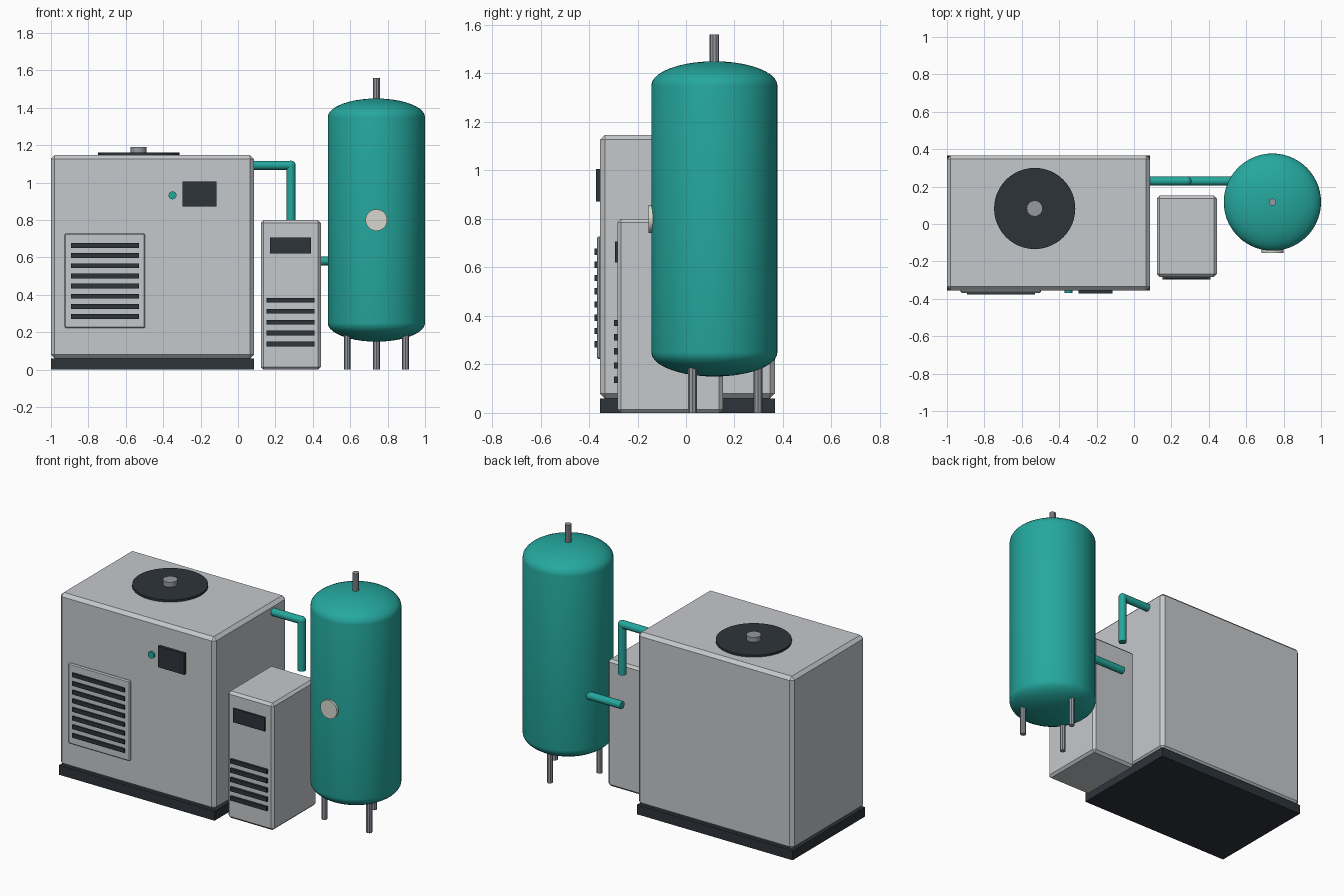
import bpy, bmesh, math
from mathutils import Vector

if "Cube" in bpy.data.objects:
    bpy.data.objects.remove(bpy.data.objects["Cube"])


def material(name, rgb):
    m = bpy.data.materials.new(name)
    m.diffuse_color = (*rgb, 1)
    m.use_nodes = True
    m.node_tree.nodes["Principled BSDF"].inputs["Base Color"].default_value = m.diffuse_color
    return m


GREY = material("light grey paint", (0.56, 0.58, 0.60))
DARK = material("charcoal", (0.026, 0.034, 0.042))
TEAL = material("teal paint", (0.018, 0.39, 0.34))
STEEL = material("steel grey", (0.31, 0.32, 0.36))
WHITE = material("gauge white", (0.68, 0.68, 0.62))


def finish(bm, name, mat, smooth=False):
    me = bpy.data.meshes.new(name)
    bmesh.ops.recalc_face_normals(bm, faces=bm.faces)
    bm.to_mesh(me)
    bm.free()
    me.materials.append(mat)
    ob = bpy.data.objects.new(name, me)
    bpy.context.collection.objects.link(ob)
    if smooth:
        bpy.ops.object.select_all(action='DESELECT')
        ob.select_set(True)
        bpy.context.view_layer.objects.active = ob
        bpy.ops.object.shade_smooth_by_angle(angle=math.radians(35))
    return ob


def box(name, x, y, z, mat, bevel=0):
    """Box from (min, max) ranges with an optional chamfer."""
    bm = bmesh.new()
    bmesh.ops.create_cube(bm, size=1)
    for v in bm.verts:
        v.co = [(r[0] + r[1]) / 2 + c * (r[1] - r[0]) for c, r in zip(v.co, (x, y, z))]
    if bevel:
        bmesh.ops.bevel(bm, geom=bm.edges[:], offset=bevel, segments=1, affect='EDGES')
    return finish(bm, name, mat)


def rod(name, a, b, r, mat, sides=24):
    """Cylinder between two points."""
    a, b = Vector(a), Vector(b)
    bm = bmesh.new()
    bmesh.ops.create_cone(bm, cap_ends=True, segments=sides, radius1=r, radius2=r,
                          depth=(b - a).length)
    rot = Vector((0, 0, 1)).rotation_difference(b - a)
    for v in bm.verts:
        v.co = rot @ v.co + (a + b) / 2
    return finish(bm, name, mat, sides > 12)


def louvres(name, x, y, z_top, step, count):
    for i in range(count):
        z = z_top - i * step
        box(f"{name}_{i + 1}", x, y, (z - 0.013, z + 0.013), DARK)


# Compressor cabinet on its plinth
box("compressor_plinth", (-1, 0.085), (-0.355, 0.367), (0, 0.06), DARK)
box("compressor_cabinet", (-1, 0.085), (-0.355, 0.367), (0.06, 1.147), GREY, 0.02)

# Intake grille, display and button on the front
box("intake_panel", (-0.927, -0.497), (-0.368, -0.35), (0.222, 0.728), GREY, 0.006)
louvres("intake_louvre", (-0.893, -0.53), (-0.377, -0.36), 0.665, 0.0545, 8)
box("compressor_display", (-0.297, -0.115), (-0.372, -0.35), (0.872, 1.005), DARK)
rod("start_button", (-0.35, -0.35, 0.932), (-0.35, -0.368, 0.932), 0.021, TEAL)

# Roof fan
rod("roof_fan_disc", (-0.531, 0.083, 1.14), (-0.531, 0.083, 1.16), 0.217, DARK, 48)
rod("roof_fan_hub", (-0.531, 0.083, 1.15), (-0.531, 0.083, 1.19), 0.043, STEEL, 16)

# Air dryer
box("dryer_cabinet", (0.122, 0.443), (-0.283, 0.152), (0, 0.8), GREY, 0.015)
box("dryer_display", (0.17, 0.39), (-0.293, -0.275), (0.62, 0.707), DARK)
louvres("dryer_louvre", (0.152, 0.408), (-0.297, -0.275), 0.371, 0.0585, 5)

# Air receiver tank: spun profile with elliptical domes
TX, TY, R, DOME = 0.74, 0.117, 0.26, 0.1
bm = bmesh.new()
arc = [(R * math.cos(t), DOME * math.sin(t))
       for t in (math.pi / 2 * i / 10 for i in range(11))]
profile = [(r, 0.25 - h) for r, h in reversed(arc)] + [(r, 1.35 + h) for r, h in arc]
verts = [bm.verts.new((TX + r, TY, z)) for r, z in profile]
edges = [bm.edges.new(p) for p in zip(verts, verts[1:])]
bmesh.ops.spin(bm, geom=verts + edges, cent=(TX, TY, 0), axis=(0, 0, 1),
               angle=2 * math.pi, steps=56, use_merge=True)
bmesh.ops.remove_doubles(bm, verts=bm.verts, dist=0.0005)
finish(bm, "tank_shell", TEAL, True)

# Tank legs, outlet and gauge
for i, deg in enumerate((90, 210, 330)):
    x = TX + 0.18 * math.cos(math.radians(deg))
    y = TY + 0.18 * math.sin(math.radians(deg))
    rod(f"tank_leg_{i + 1}", (x, y, 0), (x, y, 0.22), 0.018, STEEL, 8)
rod("tank_outlet", (TX, TY, 1.43), (TX, TY, 1.56), 0.02, STEEL, 10)
rod("tank_gauge", (TX, -0.12, 0.8), (TX, -0.155, 0.8), 0.058, WHITE, 32)

# Connecting pipes with a ball elbow
PX, PY, PR = 0.283, 0.23, 0.024
rod("pipe_from_compressor", (0.05, PY, 1.093), (PX, PY, 1.093), PR, TEAL)
rod("pipe_drop", (PX, PY, 1.093), (PX, PY, 0.78), PR, TEAL)
rod("pipe_to_tank", (PX, PY, 0.582), (0.54, PY, 0.582), PR, TEAL)
bm = bmesh.new()
bmesh.ops.create_uvsphere(bm, u_segments=24, v_segments=12, radius=PR * 1.03)
bmesh.ops.translate(bm, verts=bm.verts, vec=(PX, PY, 1.093))
finish(bm, "pipe_elbow", TEAL, True)
